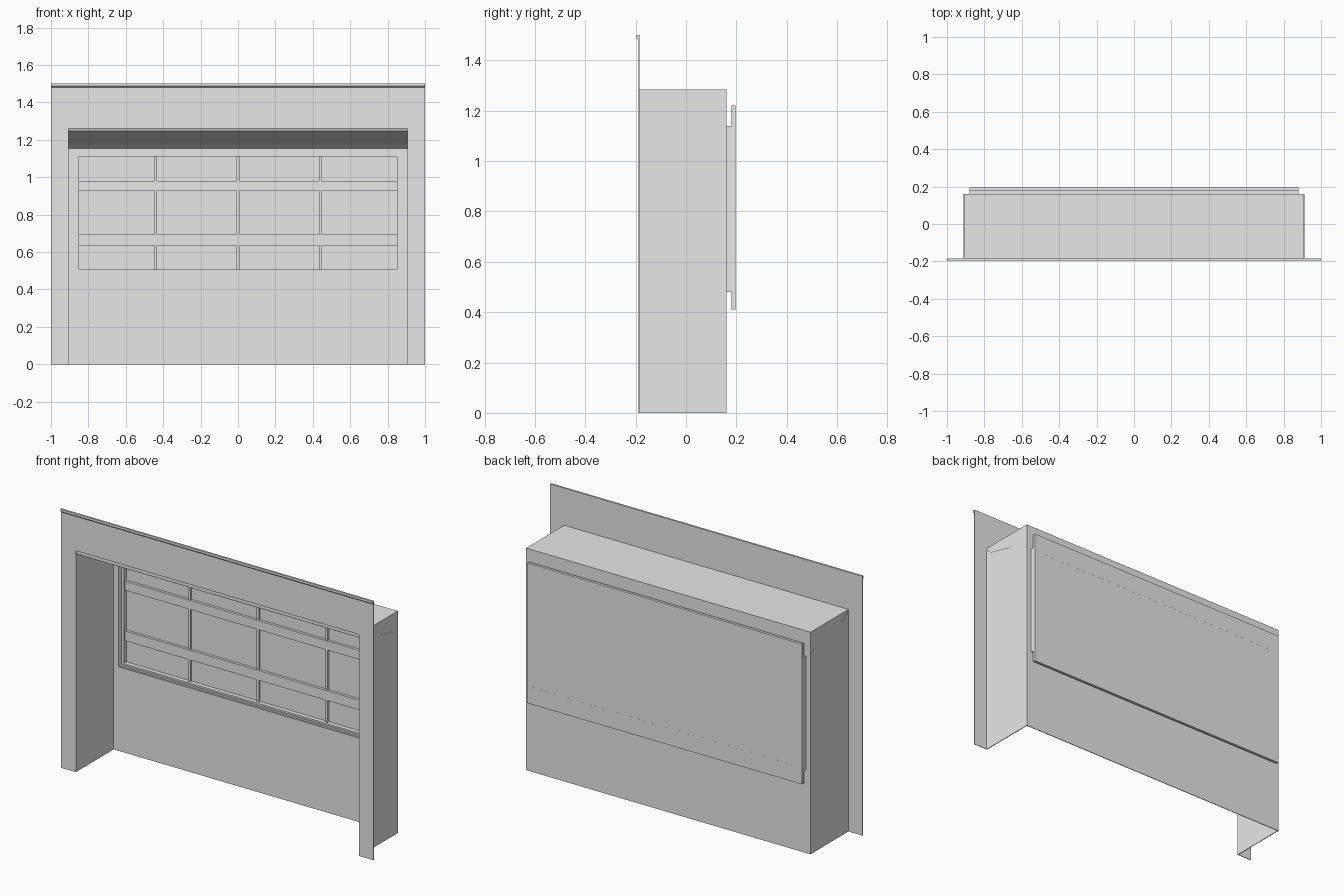
import bpy
import bmesh

cube = bpy.data.objects.get("Cube")
if cube:
    bpy.data.objects.remove(cube, do_unlink=True)

grey = bpy.data.materials.new("plain_grey")
grey.use_nodes = True
colour = (0.8, 0.8, 0.8, 1)
grey.diffuse_color = colour
grey.node_tree.nodes["Principled BSDF"].inputs["Base Color"].default_value = colour


def finish(name, bm):
    bmesh.ops.recalc_face_normals(bm, faces=bm.faces)
    mesh = bpy.data.meshes.new(name)
    bm.to_mesh(mesh)
    bm.free()
    mesh.materials.append(grey)
    obj = bpy.data.objects.new(name, mesh)
    bpy.context.collection.objects.link(obj)
    return obj


def boxes(name, spans):
    """One object from boxes given as (x range, y range, z range)."""
    bm = bmesh.new()
    for span in spans:
        verts = bmesh.ops.create_cube(bm, size=1)["verts"]
        for v in verts:
            v.co = [lo + (c + 0.5) * (hi - lo) for c, (lo, hi) in zip(v.co, span)]
    return finish(name, bm)


def frame(name, outer, inner, y):
    """Rectangular ring; outer and inner are (half width, bottom, top)."""
    (ow, ob, ot), (iw, ib, it) = outer, inner
    spans = [((-ow, ow), y, (it, ot)),
             ((-ow, -iw), y, (ib, it)), ((iw, ow), y, (ib, it))]
    if ib > ob:
        spans.append(((-ow, ow), y, (ob, ib)))
    return boxes(name, spans)


def extrude_x(name, profile, half):
    """Closed (y, z) profile swept across the width."""
    bm = bmesh.new()
    face = bm.faces.new([bm.verts.new((-half, y, z)) for y, z in profile])
    new = bmesh.ops.extrude_face_region(bm, geom=[face])["geom"]
    moved = [g for g in new if isinstance(g, bmesh.types.BMVert)]
    bmesh.ops.translate(bm, verts=moved, vec=(2 * half, 0, 0))
    return finish(name, bm)


FRONT, BACK = -0.188, 0.161
WIDTH, HEIGHT = 0.91, 1.285
INNER = WIDTH - 0.004

# Front facing sheet with a doorway-like opening, and its top lip
frame("front_panel", (1, 0, 1.485), (INNER, 0, 1.281), (FRONT, FRONT + 0.003))
extrude_x("top_lip", [(FRONT + 0.003, 1.48), (FRONT, 1.48), (-0.196, 1.487),
                      (-0.196, 1.5), (FRONT + 0.003, 1.5)], 1)

# Alcove shell
for side, name in ((-1, "right_wall"), (1, "left_wall")):
    xs = sorted((side * INNER, side * WIDTH))
    boxes(name, [(xs, (FRONT + 0.002, BACK), (0, HEIGHT))])
boxes("roof", [((-WIDTH, WIDTH), (FRONT + 0.002, BACK), (HEIGHT - 0.004, HEIGHT))])
frame("back_wall", (WIDTH, 0, HEIGHT), (0.87, 0.49, 1.13), (BACK - 0.004, BACK))

# Sloping ceiling with small moulded steps at both ends
under = [(-0.182, 1.282), (-0.182, 1.26), (-0.165, 1.26), (-0.16, 1.247),
         (-0.14, 1.241), (0.12, 1.174), (0.14, 1.163), (0.158, 1.152)]
over = [(y + 0.002, z + 0.005) for y, z in reversed(under[2:])]
extrude_x("sloped_ceiling", under + over + [(-0.178, 1.265), (-0.178, 1.282)],
          WIDTH + 0.001)

# Window casing, stepping inwards through the wall
frame("window_trim", (0.88, 0.48, 1.14), (0.872, 0.488, 1.132), (0.153, 0.181))
frame("casing_step", (0.88, 0.481, 1.139), (0.863, 0.498, 1.122), (0.163, 0.183))
frame("casing_inner", (0.879, 0.482, 1.138), (0.849, 0.508, 1.112), (0.168, 0.196))

# Outer flange and the opaque panes behind the bars
frame("rear_flange", (0.88, 0.41, 1.221), (0.87, 0.49, 1.13), (0.18, 0.196))
boxes("window_panes", [((-0.875, 0.875), (0.193, 0.1957), (0.485, 1.135))])

# Cross rails and upright bars
boxes("window_rails", [((-0.849, 0.849), (0.178, 0.194), z)
                       for z in ((0.636, 0.693), (0.928, 0.981))])
boxes("window_bars", [((x - 0.007, x + 0.007), (0.181, 0.194), z)
                      for x in (-0.439, 0, 0.439)
                      for z in ((0.508, 0.636), (0.693, 0.928), (0.981, 1.112))])
